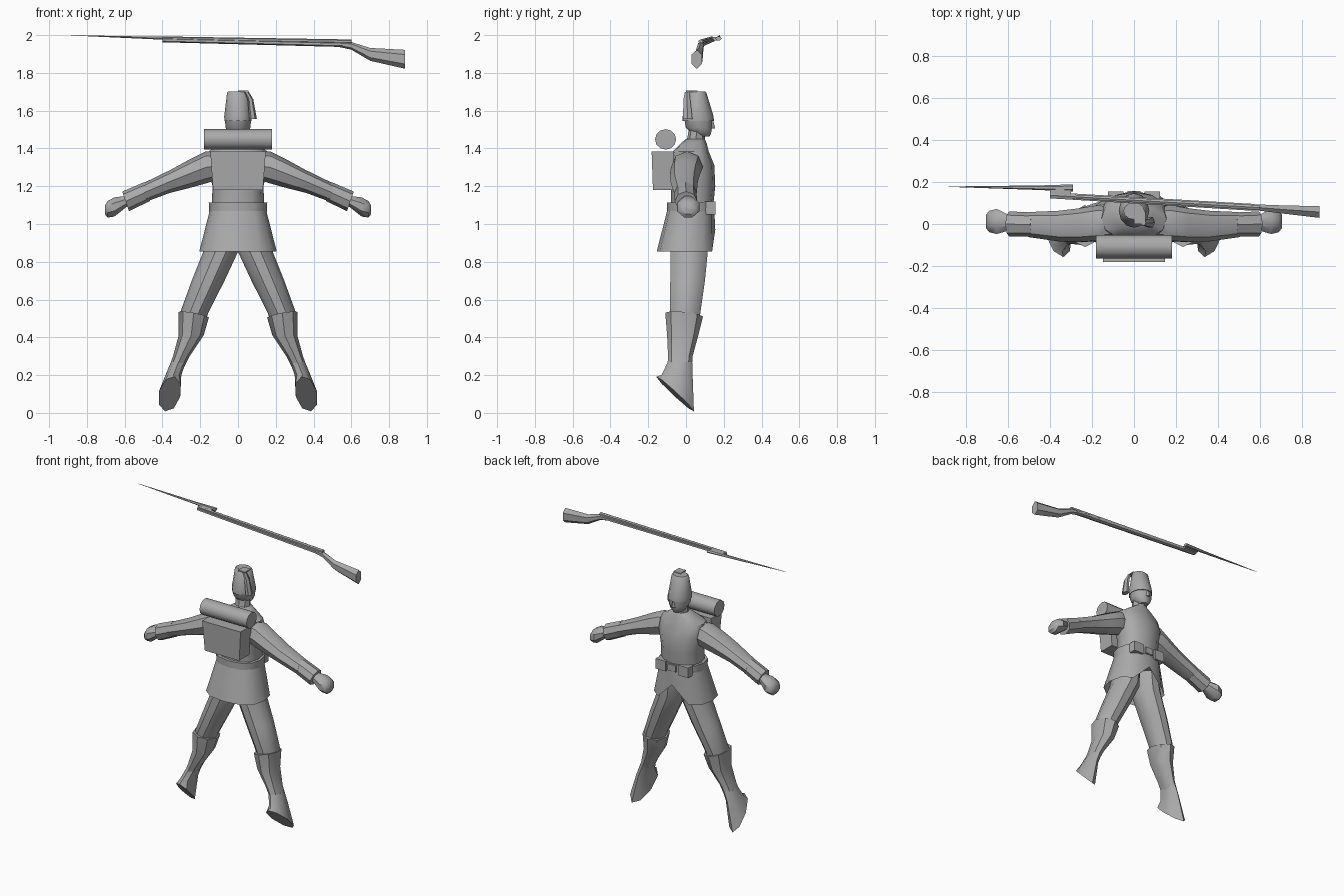
import bpy, bmesh, math
from mathutils import Vector as V

mat = bpy.data.materials.new("plain_grey")
mat.diffuse_color = (0.4, 0.4, 0.4, 1)


def finish(name, bm, mirror=False, angle=40):
    bmesh.ops.recalc_face_normals(bm, faces=bm.faces)
    me = bpy.data.meshes.new(name)
    bm.to_mesh(me)
    bm.free()
    ob = bpy.data.objects.new(name, me)
    bpy.context.collection.objects.link(ob)
    me.materials.append(mat)
    bpy.context.view_layer.objects.active = ob
    ob.select_set(True)
    bpy.ops.object.shade_smooth_by_angle(angle=math.radians(angle))
    ob.select_set(False)
    if mirror:
        ob.modifiers.new("mirror", "MIRROR").use_mirror_merge = False
    return ob


def loft(name, rings, n=10, mirror=False, caps=True, power=1.0, turn=0.0, edit=None, angle=40):
    """Skin rings given as (centre, half axis, half axis)."""
    bm = bmesh.new()
    loops = []
    for c, u, v in rings:
        loop = []
        for i in range(n):
            t = 2 * math.pi * (i + turn) / n
            co, si = math.cos(t), math.sin(t)
            co = math.copysign(abs(co) ** power, co)
            si = math.copysign(abs(si) ** power, si)
            loop.append(bm.verts.new(V(c) + V(u) * co + V(v) * si))
        loops.append(loop)
    for a, b in zip(loops, loops[1:]):
        for i in range(n):
            j = (i + 1) % n
            bm.faces.new((a[i], a[j], b[j], b[i]))
    if caps:
        bm.faces.new(loops[0])
        bm.faces.new(loops[-1])
    if edit:
        edit(bm)
    return finish(name, bm, mirror, angle)


def level(z, a, y0, y1, x=0):      # horizontal ring spanning y0..y1
    return ((x, (y0 + y1) / 2, z), (a, 0, 0), (0, (y1 - y0) / 2, 0))


def upright(x, y, z, a, b):        # ring across the x direction
    return ((x, y, z), (0, a, 0), (0, 0, b))


def box(name, x, y, z, mirror=False):
    bm = bmesh.new()
    bmesh.ops.create_cube(bm, size=1)
    for v in bm.verts:
        v.co = [r[0] + (k + 0.5) * (r[1] - r[0]) for k, r in zip(v.co, (x, y, z))]
    return finish(name, bm, mirror)


# Jacket body and neck
loft("jacket", [level(1.06, .14, -.08, .14), level(1.2, .135, -.08, .155),
                level(1.31, .16, -.085, .15), level(1.385, .155, -.07, .12),
                level(1.425, .09, -.03, .11), level(1.45, .05, .0, .10)], 12, power=.85)
loft("neck", [level(1.42, .052, .0, .10), level(1.5, .05, .015, .10)], 8)


# Jacket skirt with a raised notch at the front opening
def notch(bm):
    for v in bm.verts:
        if abs(v.co.x) < .01 and v.co.y > .1 and v.co.z < .9:
            v.co.z = .97


loft("jacket_skirt", [level(.855, .205, -.155, .155), level(1.07, .15, -.10, .15)],
     12, caps=False, power=.8, edit=notch)

# Belt, buckle and pouches
loft("belt", [level(1.06, .152, -.10, .152), level(1.115, .155, -.10, .152)], 12, power=.85)
box("buckle", (-.03, .03), (.148, .157), (1.065, 1.11))
box("pouch", (.05, .125), (.09, .155), (1.05, 1.12), True)

# Sleeves, cuffs and fists
loft("sleeve", [upright(.09, .005, 1.31, .07, .07), upright(.17, .005, 1.30, .085, .085),
                upright(.26, -.005, 1.265, .08, .075), upright(.36, -.01, 1.225, .073, .06),
                upright(.50, -.003, 1.165, .06, .052)], 8, True)
loft("cuff", [((.48, -.003, 1.172), (0, .058, 0), (.015, 0, .05)),
              ((.595, 0, 1.12), (0, .06, 0), (.018, 0, .052))], 8, True)
loft("fist", [upright(.585, .005, 1.122, .035, .03), upright(.655, .012, 1.09, .065, .055),
              upright(.69, .012, 1.078, .055, .047), upright(.705, .012, 1.075, .035, .025)],
     8, True, turn=.5)

# Trousers, boots and feet
loft("trouser_leg", [level(.98, .075, -.085, .12, .075), level(.85, .092, -.088, .12, .093),
                     level(.70, .087, -.088, .105, .158), level(.53, .075, -.09, .08, .232),
                     level(.47, .06, -.08, .07, .238)], 10, True)
loft("boot_shaft", [((.234, -.01, .52), (.08, 0, .015), (0, .10, -.01)),
                    level(.41, .066, -.10, .065, .248), level(.30, .044, -.095, .035, .30),
                    level(.22, .038, -.10, .03, .335)], 8, True)
loft("foot", [level(.27, .04, -.096, .033, .315), level(.2, .042, -.13, .035, .342),
              ((.362, -.058, .10), (.056, .0, .015), (.025, .10, -.092))], 8, True)

# Head, nose and brimless hat
loft("head", [level(1.462, .03, .06, .125), level(1.48, .05, .03, .135),
              level(1.51, .066, -.005, .142), level(1.57, .07, -.015, .143)], 10)
loft("nose", [level(1.505, .016, .12, .155, 0), level(1.545, .007, .12, .145, 0)], 4)
loft("hat", [level(1.545, .072, -.018, .148), level(1.57, .073, -.018, .146),
             level(1.695, .058, .016, .108), level(1.702, .05, .022, .102)], 12)
loft("tassel", [level(1.555, .02, -.02, .038, .08), level(1.66, .015, -.016, .025, .066),
                level(1.70, .012, -.008, .02, .045)], 6)
box("tassel_cord", (0, .055), (.0, .06), (1.698, 1.706))

# Pack tapering toward the bottom, straps and rolled blanket
loft("pack", [level(1.18, .132, -.175, -.065), level(1.385, .147, -.182, -.065)],
     4, power=.001, turn=.5)
loft("bedroll", [upright(-.18, -.108, 1.448, .056, .054),
                 upright(.18, -.108, 1.448, .056, .054)], 12, angle=50)

# Rifle: butt, fore-end, barrel and spike bayonet
loft("rifle_butt", [upright(.885, .057, 1.872, .032, .05), upright(.70, .07, 1.898, .022, .034),
                    upright(.60, .078, 1.943, .017, .02), upright(.53, .082, 1.952, .017, .014)],
     6, turn=.5)
loft("rifle_fore_end", [upright(.56, .08, 1.95, .019, .013),
                        upright(-.40, .137, 1.974, .017, .012)], 6, turn=.5)
loft("rifle_barrel", [upright(.60, .078, 1.966, .013, .011),
                      upright(-.40, .137, 1.984, .011, .009)], 6, turn=.5)
loft("bayonet", [upright(-.29, .172, 1.982, .017, .011), upright(-.45, .173, 1.985, .011, .008),
                 upright(-.885, .178, 1.999, .001, .001)], 6)
box("bayonet_socket", (-.40, -.30), (.13, .17), (1.972, 1.99))
